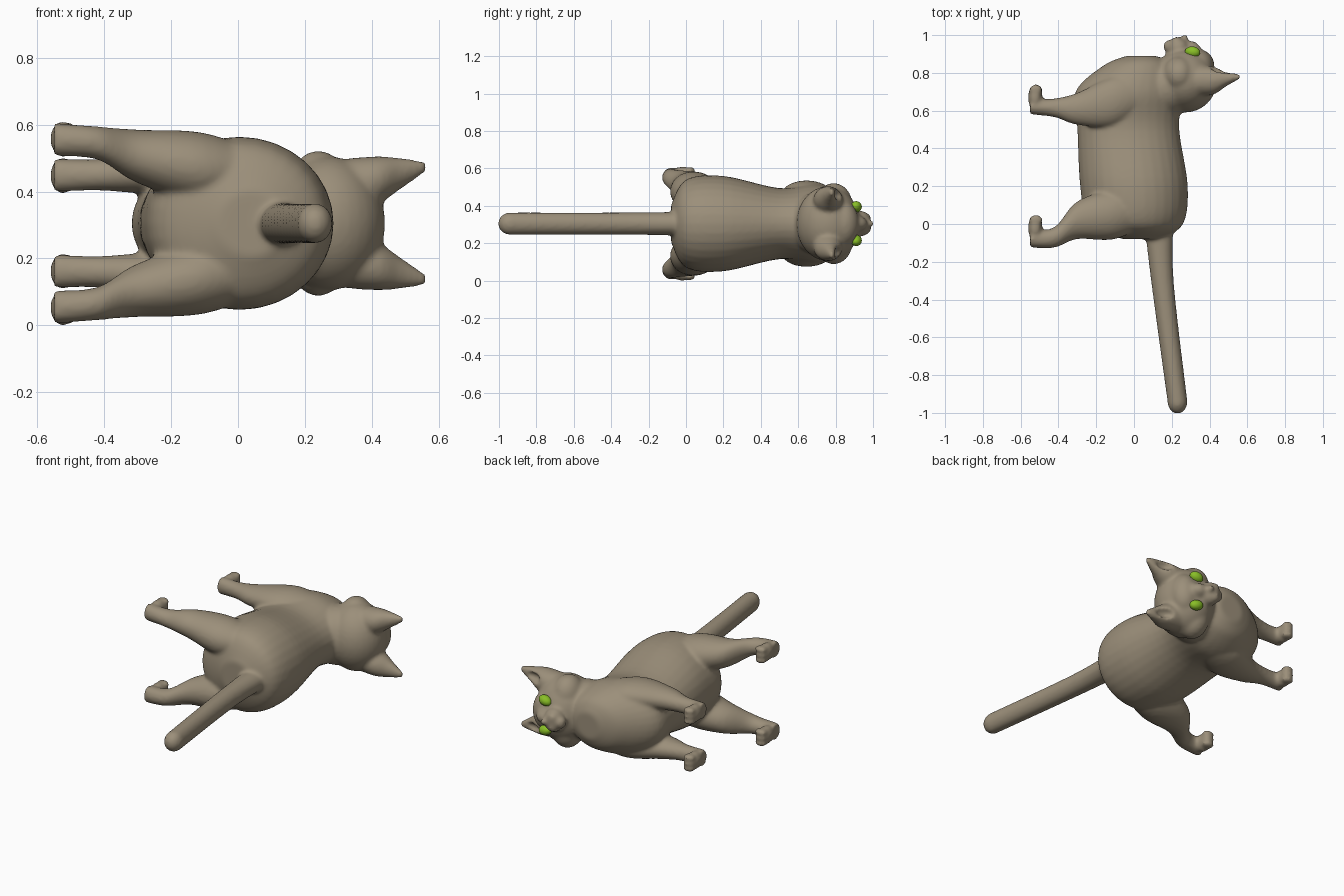
import bpy
import bmesh
import math
from mathutils import Matrix, Vector

default_cube = bpy.data.objects.get("Cube")
if default_cube:
    bpy.data.objects.remove(default_cube)

MIDDLE = .305  # height of the symmetry plane: the animal lies on its side
SIDES = {"upper": 1, "lower": -1}


def material(name, red, green, blue):
    colour = (red, green, blue, 1)
    result = bpy.data.materials.new(name)
    result.use_nodes = True
    result.diffuse_color = colour
    result.node_tree.nodes["Principled BSDF"].inputs["Base Color"].default_value = colour
    return result


def ball(mesh, at, size, turn=Matrix()):
    """Ellipsoid; the last value of its place is the offset from the symmetry plane."""
    place = Matrix.Translation(Vector(at) + Vector((0, 0, MIDDLE)))
    scale = Matrix.Diagonal((*size, 1))
    bmesh.ops.create_uvsphere(mesh, u_segments=32, v_segments=20, radius=1,
                              matrix=place @ turn @ scale)


def flowing(rows, steps=6):
    """Smooth curve through the given rows of values."""
    rows = [Vector(row) for row in rows]
    padded = [rows[0], *rows, rows[-1]]
    for before, start, end, after in zip(padded, padded[1:], padded[2:], padded[3:]):
        leave, arrive = (end - before) / 2, (after - start) / 2
        for step in range(steps):
            t = step / steps
            blend = t * t * (3 - 2 * t)
            yield (start.lerp(end, blend) + leave * (t * (1 - t) ** 2)
                   - arrive * (t * t * (1 - t)))
    yield rows[-1]


def loft(mesh, rows, along_x, side=1, sides=32):
    """Oval rings: position, centre, sideways offset, radius, sideways radius."""
    rings = []
    for position, centre, offset, radius, side_radius in flowing(rows):
        ring = []
        for index in range(sides):
            angle = math.tau * index / sides
            across = centre + radius * math.cos(angle)
            height = MIDDLE + side * offset + side_radius * math.sin(angle)
            flat = (position, across) if along_x else (across, position)
            ring.append(mesh.verts.new((*flat, height)))
        rings.append(ring)
    for first, second in zip(rings, rings[1:]):
        for index in range(sides):
            last = index - 1
            mesh.faces.new((first[last], first[index], second[index], second[last]))
    mesh.faces.new(rings[0])
    mesh.faces.new(rings[-1])


def finish(mesh, name, paint):
    bmesh.ops.recalc_face_normals(mesh, faces=mesh.faces[:])
    for face in mesh.faces:
        face.smooth = True
    data = bpy.data.meshes.new(name)
    mesh.to_mesh(data)
    mesh.free()
    data.materials.append(paint)
    result = bpy.data.objects.new(name, data)
    bpy.context.collection.objects.link(result)
    return result


def fuse(target):
    remesh = target.modifiers.new("fuse", "REMESH")
    remesh.mode = "VOXEL"
    remesh.voxel_size = .009
    remesh.use_smooth_shade = True


fur = material("taupe fur", .33, .275, .195)
eye_green = material("green eyes", .25, .52, .02)
body = bmesh.new()
hollows = bmesh.new()

# Torso from rump to chest
torso = [(-.08, .04, 0, .1, .1), (0, .01, 0, .25, .235), (.2, 0, 0, .285, .255),
         (.5, -.03, 0, .27, .19), (.7, -.03, 0, .28, .21), (.84, .02, 0, .18, .155),
         (.89, .04, 0, .08, .08)]
loft(body, torso, along_x=False)

# Tail with a round tip
tail = [(.05, .13, 0, .08, .065), (-.3, .15, 0, .06, .06), (-.94, .23, 0, .053, .06)]
loft(body, tail, along_x=False)
ball(body, at=(.23, -.94, 0), size=(.053, .065, .06))

# Neck, skull, brow, nose bridge, muzzle, nose and chin
ball(body, at=(.17, .72, 0), size=(.15, .16, .175))
ball(body, at=(.27, .76, 0), size=(.17, .17, .2))
ball(body, at=(.34, .84, 0), size=(.085, .085, .12))
ball(body, at=(.3, .905, 0), size=(.06, .065, .045))
ball(body, at=(.235, .93, 0), size=(.06, .06, .07))
ball(body, at=(.27, .985, 0), size=(.016, .02, .02))
ball(body, at=(.185, .94, 0), size=(.03, .035, .035))

hind_leg = [(.1, .07, .15, .06, .05), (-.1, .05, .165, .13, .105), (-.3, .02, .2, .1, .08),
            (-.42, -.07, .24, .055, .05), (-.55, -.08, .25, .045, .05)]
front_leg = [(.1, .7, .13, .06, .05), (-.1, .65, .155, .13, .075), (-.3, .61, .15, .085, .06),
             (-.42, .615, .145, .05, .047), (-.55, .62, .143, .04, .05)]
ear = [(.33, .76, .12, .08, .075), (.42, .76, .13, .075, .07), (.49, .77, .15, .04, .045),
       (.565, .78, .17, .01, .015)]

for label, side in SIDES.items():
    for limb in (hind_leg, front_leg, ear):
        loft(body, limb, along_x=True, side=side)

    # Paws with three toes each
    for forward, offset in ((-.02, .252), (.67, .143)):
        ball(body, at=(-.523, forward, side * offset), size=(.038, .066, .054))
        for toe in (-1, 0, 1):
            ball(body, at=(-.52, forward + .04, side * offset + toe * .032),
                 size=(.036, .03, .02))

    # Cheeks and whisker pads
    ball(body, at=(.24, .79, side * .1), size=(.09, .1, .117))
    ball(body, at=(.225, .957, side * .027), size=(.032, .034, .032))

    # Hollow of the ear
    ball(hollows, at=(.47, .835, side * .155), size=(.065, .05, .032))

    # Almond eye, facing outwards with its outer corner raised
    eye = bmesh.new()
    tilt = Matrix.Rotation(side * math.radians(25), 4, "X")
    slant = Matrix.Rotation(-side * math.radians(15), 4, "Y")
    ball(eye, at=(.31, .91, side * .09), size=(.041, .03, .029), turn=tilt @ slant)
    finish(eye, label + "_eye", eye_green)

ear_cutter = finish(hollows, "ear_hollow_cutter", fur)
ear_cutter.hide_render = True
ear_cutter.hide_set(True)

# Blend all the parts into one soft skin
skin = finish(body, "cat_body", fur)
fuse(skin)
carve = skin.modifiers.new("hollow ears", "BOOLEAN")
carve.operation = "DIFFERENCE"
carve.object = ear_cutter
fuse(skin)
soften = skin.modifiers.new("soften", "SMOOTH")
soften.iterations = 8
